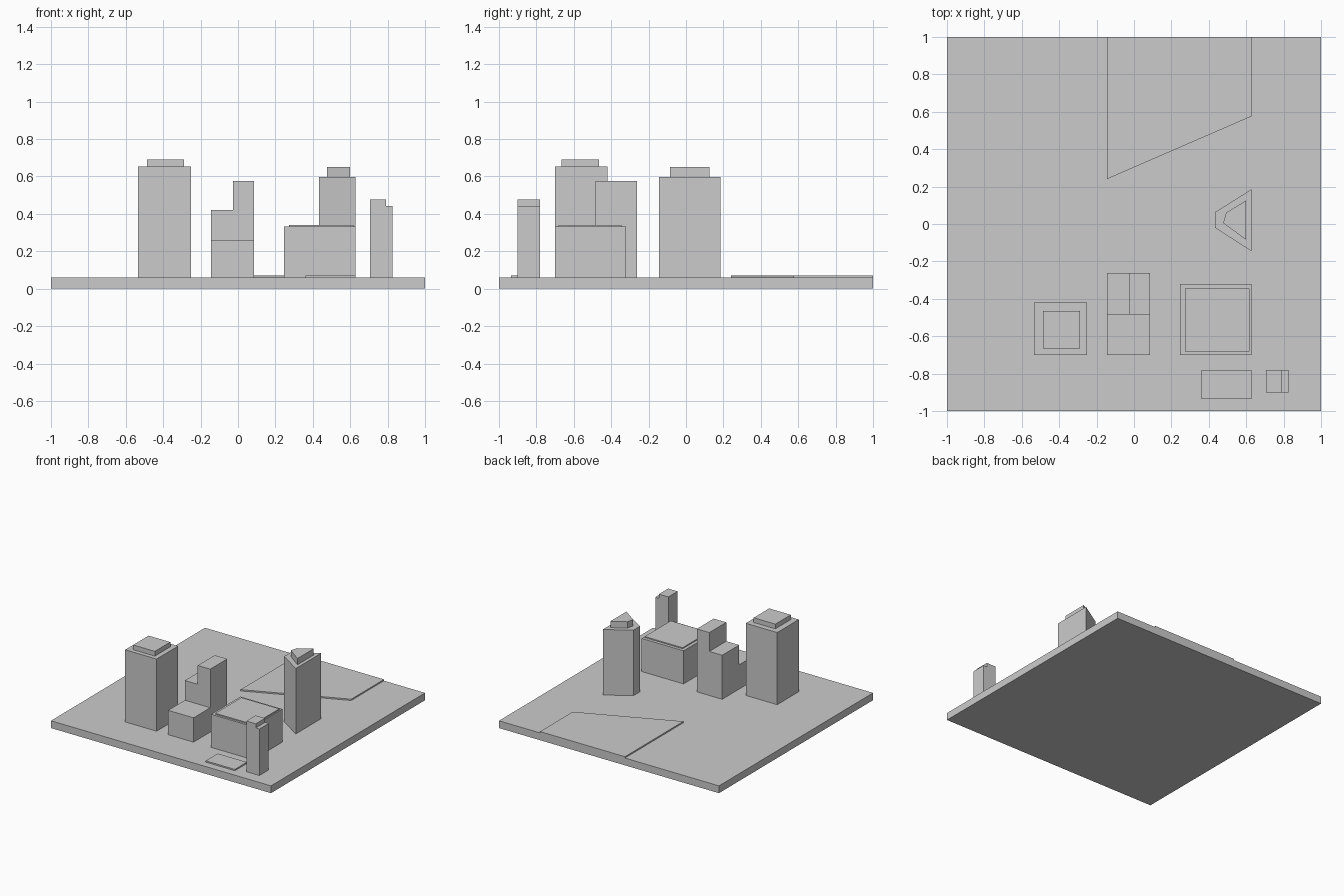
import bpy
import bmesh

if "Cube" in bpy.data.objects:
    bpy.data.objects.remove(bpy.data.objects["Cube"], do_unlink=True)

GROUND = 0.06
grey = bpy.data.materials.new("model_grey")
grey.use_nodes = True
colour = (0.6, 0.6, 0.6, 1)
grey.diffuse_color = colour
grey.node_tree.nodes["Principled BSDF"].inputs["Base Color"].default_value = colour


def prism(name, outline, bottom, top):
    """Extrude a flat outline from bottom to top."""
    bm = bmesh.new()
    base = bm.faces.new([bm.verts.new((x, y, bottom)) for x, y in outline])
    walls = bmesh.ops.extrude_face_region(bm, geom=[base], use_keep_orig=True)
    for v in walls["geom"]:
        if isinstance(v, bmesh.types.BMVert):
            v.co.z = top
    bmesh.ops.recalc_face_normals(bm, faces=bm.faces)
    mesh = bpy.data.meshes.new(name)
    bm.to_mesh(mesh)
    bm.free()
    mesh.materials.append(grey)
    obj = bpy.data.objects.new(name, mesh)
    bpy.context.collection.objects.link(obj)
    return obj


def block(name, x0, x1, y0, y1, top, bottom=GROUND):
    return prism(name, [(x0, y0), (x1, y0), (x1, y1), (x0, y1)], bottom, top)


# Ground plate
block("ground_plate", -1, 1, -1, 1, GROUND, 0)

# Square tower with stepped roof
block("square_tower", -0.535, -0.25, -0.70, -0.42, 0.653)
block("square_tower_roof", -0.487, -0.29, -0.665, -0.465, 0.692, 0.653)

# Stepped building: one profile for the front wing, two rear towers
block("stepped_front_wing", -0.145, 0.086, -0.70, -0.483, 0.26)
block("stepped_rear_low", -0.145, -0.028, -0.483, -0.263, 0.422)
block("stepped_rear_high", -0.028, 0.086, -0.483, -0.263, 0.577)

# Wide hall with thin roof slab
block("wide_hall", 0.246, 0.627, -0.70, -0.32, 0.332)
block("wide_hall_roof", 0.272, 0.617, -0.683, -0.345, 0.341, 0.332)

# Slim tower with lower side
block("slim_tower", 0.706, 0.792, -0.90, -0.78, 0.476)
block("slim_tower_side", 0.792, 0.825, -0.90, -0.78, 0.442)

# Wedge tower with tapered plan
prism("wedge_tower",
      [(0.627, 0.185), (0.433, 0.063), (0.433, -0.02), (0.627, -0.145)],
      GROUND, 0.598)
prism("wedge_tower_roof",
      [(0.6, 0.126), (0.492, 0.06), (0.477, 0.005), (0.6, -0.085)],
      0.598, 0.65)

# Low paved plots
block("front_plot", 0.362, 0.627, -0.936, -0.78, 0.071)
prism("rear_plot",
      [(-0.145, 1), (-0.145, 0.24), (0.627, 0.575), (0.627, 1)],
      GROUND, 0.071)
